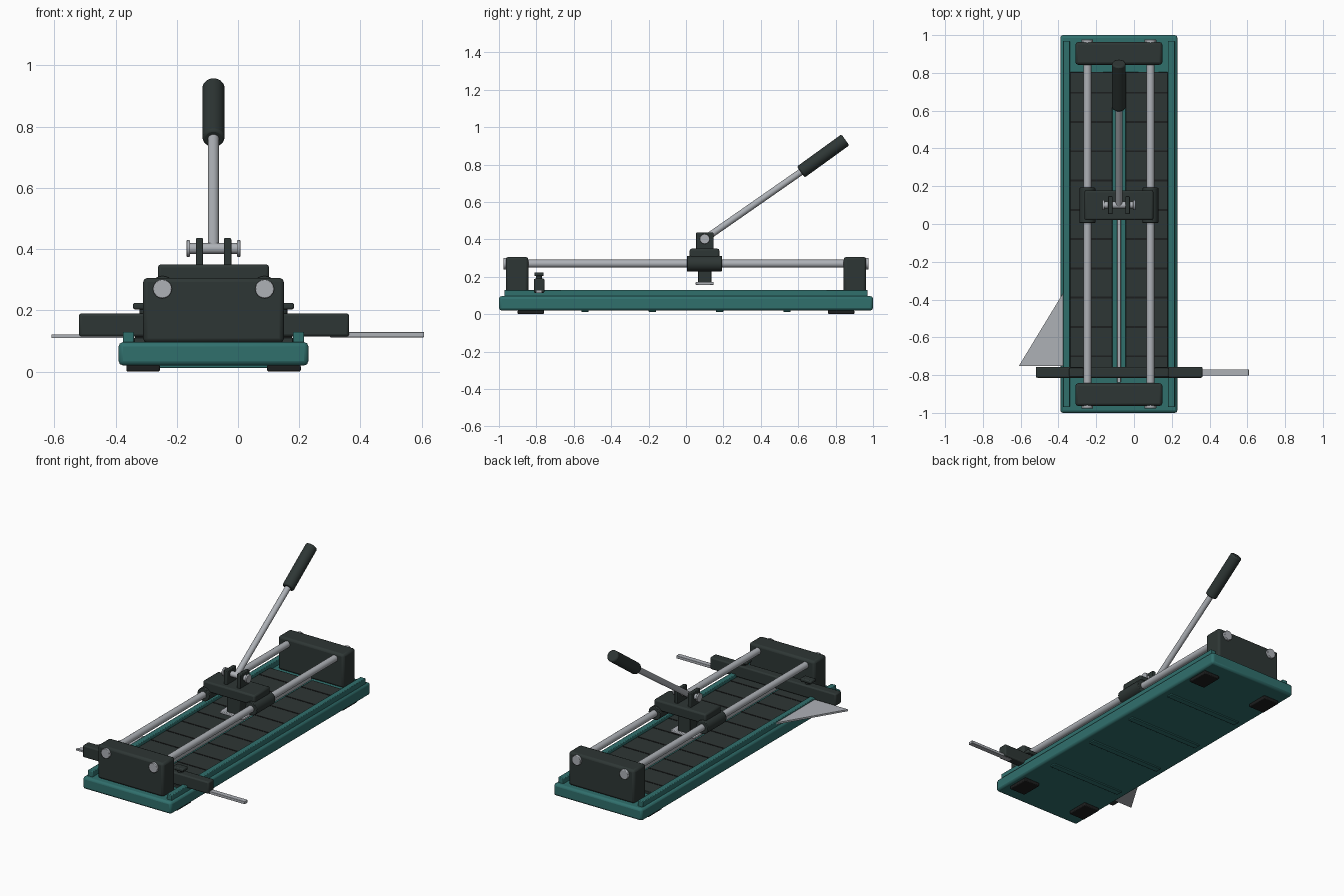
import bpy, bmesh, math
from mathutils import Vector

if "Cube" in bpy.data.objects:
    bpy.data.objects.remove(bpy.data.objects["Cube"])


def material(name, rgb):
    m = bpy.data.materials.new(name)
    m.diffuse_color = (*rgb, 1)
    m.use_nodes = True
    m.node_tree.nodes["Principled BSDF"].inputs["Base Color"].default_value = m.diffuse_color
    return m


TEAL = material("teal_paint", (0.030, 0.160, 0.152))
DARK = material("charcoal", (0.027, 0.037, 0.035))
STEEL = material("steel", (0.42, 0.44, 0.47))
RUBBER = material("black_rubber", (0.012, 0.013, 0.013))
CX = -0.08  # centre line of the machine


def finish(name, bm, mat, bevel=0, segments=2):
    me = bpy.data.meshes.new(name)
    bmesh.ops.recalc_face_normals(bm, faces=bm.faces)
    bm.to_mesh(me)
    bm.free()
    me.materials.append(mat)
    ob = bpy.data.objects.new(name, me)
    bpy.context.collection.objects.link(ob)
    if bevel:
        mod = ob.modifiers.new("bevel", 'BEVEL')
        mod.width, mod.segments = bevel, segments
        mod.limit_method, mod.angle_limit = 'ANGLE', math.radians(40)
    bpy.context.view_layer.objects.active = ob
    ob.select_set(True)
    bpy.ops.object.shade_smooth_by_angle(angle=math.radians(30))
    ob.select_set(False)
    return ob


def box(name, x, y, z, mat, bevel=0):
    bm = bmesh.new()
    bmesh.ops.create_cube(bm, size=1)
    for v in bm.verts:
        v.co = [(lo + hi) / 2 + c * (hi - lo) for c, (lo, hi) in zip(v.co, (x, y, z))]
    return finish(name, bm, mat, bevel)


def rod(name, a, b, radius, mat, bevel=0, sides=24):
    a, b = Vector(a), Vector(b)
    bm = bmesh.new()
    bmesh.ops.create_cone(bm, cap_ends=True, segments=sides, radius1=radius,
                          radius2=radius, depth=(b - a).length)
    rot = (b - a).to_track_quat('Z', 'Y')
    for v in bm.verts:
        v.co = rot @ v.co + (a + b) / 2
    return finish(name, bm, mat, bevel)


def centred(half, offset=0):
    return (CX + offset - half, CX + offset + half)


# Base tray, underside ribs and feet
box("base", (-0.39, 0.23), (-1, 1), (0.02, 0.096), TEAL, 0.014)
for y in (-0.54, -0.18, 0.18, 0.54):
    box("base_rib", centred(0.26), (y - 0.02, y + 0.02), (0.012, 0.025), TEAL, 0.003)
for sx in (-1, 1):
    for sy in (-1, 1):
        box("foot", centred(0.055, sx * 0.23), (sy * 0.83 - 0.07, sy * 0.83 + 0.07),
            (0, 0.022), RUBBER, 0.005)

# Edge rails, work surface pads with seams, centre breaking strip
for s in (-1, 1):
    box("edge_rail", centred(0.018, s * 0.278), (-0.97, 0.97), (0.09, 0.13), TEAL, 0.004)
    box("pad", centred(0.112, s * 0.147), (-0.81, 0.805), (0.09, 0.112), DARK, 0.003)
    for k in range(-4, 6):
        y = -0.08 + k * 0.155
        box("pad_seam", centred(0.11, s * 0.147), (y - 0.005, y + 0.005),
            (0.109, 0.114), RUBBER)
box("breaking_strip", centred(0.010), (-0.84, 0.84), (0.09, 0.118), STEEL, 0.003)

# End blocks
for s in (-1, 1):
    box("end_block", centred(0.23), (s * 0.903 - 0.06, s * 0.903 + 0.06),
        (0.094, 0.306), DARK, 0.014)

# Guide rods with end caps and sliding sleeves
for s in (-1, 1):
    x = CX + s * 0.167
    rod("guide_rod", (x, -0.965, 0.27), (x, 0.965, 0.27), 0.021, STEEL)
    for e in (-1, 1):
        rod("rod_cap", (x, e * 0.955, 0.27), (x, e * 0.977, 0.27), 0.031, STEEL, 0.003, 16)
    rod("sleeve", (x, 0.005, 0.27), (x, 0.192, 0.27), 0.042, DARK, 0.004)

# Carriage with breaker foot and pivot brackets
box("carriage_plate", centred(0.182), (0.02, 0.178), (0.285, 0.35), DARK, 0.010)
box("breaker_stem", centred(0.045), (0.065, 0.135), (0.168, 0.29), DARK, 0.004)
box("breaker_foot", centred(0.085), (0.052, 0.148), (0.155, 0.173), STEEL, 0.004)
for s in (-1, 1):
    box("pivot_bracket", centred(0.012, s * 0.046), (0.053, 0.147), (0.34, 0.436), DARK, 0.004)
rod("pivot_axle", (CX - 0.082, 0.1, 0.402), (CX + 0.082, 0.1, 0.402), 0.018, STEEL)
for s in (-1, 1):
    rod("axle_head", (CX + s * 0.076, 0.1, 0.402), (CX + s * 0.088, 0.1, 0.402),
        0.027, STEEL, 0.002, 16)

# Lever handle and grip
rod("lever", (CX, 0.1, 0.402), (CX, 0.65, 0.785), 0.018, STEEL)
rod("grip", (CX, 0.614, 0.760), (CX, 0.852, 0.932), 0.036, DARK, 0.008)

# Measuring fence, ruler and clamp knobs
box("fence", (-0.52, 0.363), (-0.814, -0.756), (0.114, 0.19), DARK, 0.008)
box("ruler", (0.30, 0.608), (-0.802, -0.770), (0.112, 0.129), STEEL, 0.002)
for s in (-1, 1):
    x = CX + s * 0.225
    rod("knob_stem", (x, -0.786, 0.185), (x, -0.786, 0.208), 0.016, DARK)
    box("knob_wing", (x - 0.038, x + 0.038), (-0.811, -0.761), (0.203, 0.224), DARK, 0.006)

# Triangular angle plate
bm = bmesh.new()
tri = bm.faces.new([bm.verts.new((x, y, 0.110)) for x, y in
                    ((-0.61, -0.752), (-0.375, -0.752), (-0.375, -0.365))])
ext = bmesh.ops.extrude_face_region(bm, geom=[tri])
for v in ext["geom"]:
    if isinstance(v, bmesh.types.BMVert):
        v.co.z += 0.011
finish("angle_plate", bm, STEEL)
